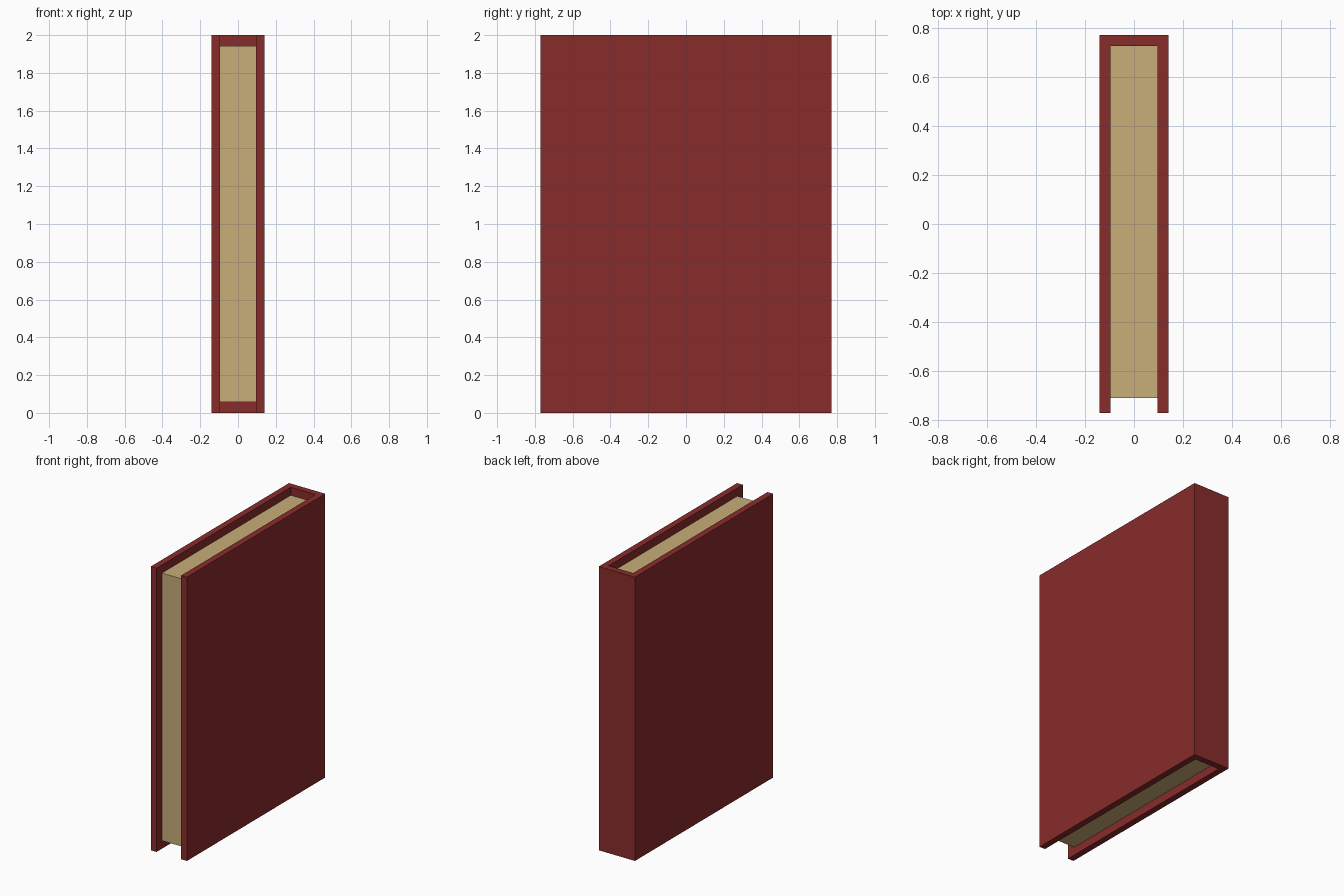
import bpy, bmesh

if "Cube" in bpy.data.objects:
    bpy.data.objects.remove(bpy.data.objects["Cube"])


def material(name, color):
    m = bpy.data.materials.new(name)
    m.diffuse_color = (*color, 1)
    m.use_nodes = True
    m.node_tree.nodes["Principled BSDF"].inputs["Base Color"].default_value = m.diffuse_color
    return m


def extrude_profile(name, profile, z0, z1, mat):
    """Extrude a flat xy outline from z0 up to z1."""
    bm = bmesh.new()
    face = bm.faces.new([bm.verts.new((x, y, z0)) for x, y in profile])
    new = bmesh.ops.extrude_face_region(bm, geom=[face])["geom"]
    verts = [g for g in new if isinstance(g, bmesh.types.BMVert)]
    bmesh.ops.translate(bm, verts=verts, vec=(0, 0, z1 - z0))
    bmesh.ops.recalc_face_normals(bm, faces=bm.faces)
    mesh = bpy.data.meshes.new(name)
    bm.to_mesh(mesh)
    bm.free()
    mesh.materials.append(mat)
    obj = bpy.data.objects.new(name, mesh)
    bpy.context.collection.objects.link(obj)
    return obj


red = material("cover red", (0.25, 0.025, 0.025))
cream = material("page cream", (0.58, 0.42, 0.19))

W, D, H = 0.141, 0.77, 2.0      # half width, half depth, height
T = 0.045                       # board thickness
IN = W - T                      # half width of the page block

# Cover: two boards joined by the spine at the back, one U-shaped outline
extrude_profile("cover", [(-W, -D), (-IN, -D), (-IN, D - T), (IN, D - T),
                          (IN, -D), (W, -D), (W, D), (-W, D)], 0, H, red)

# Page block: inset at the front, top and bottom
extrude_profile("pages", [(-IN, -0.71), (IN, -0.71), (IN, D - T), (-IN, D - T)],
                0.057, H - 0.057, cream)
